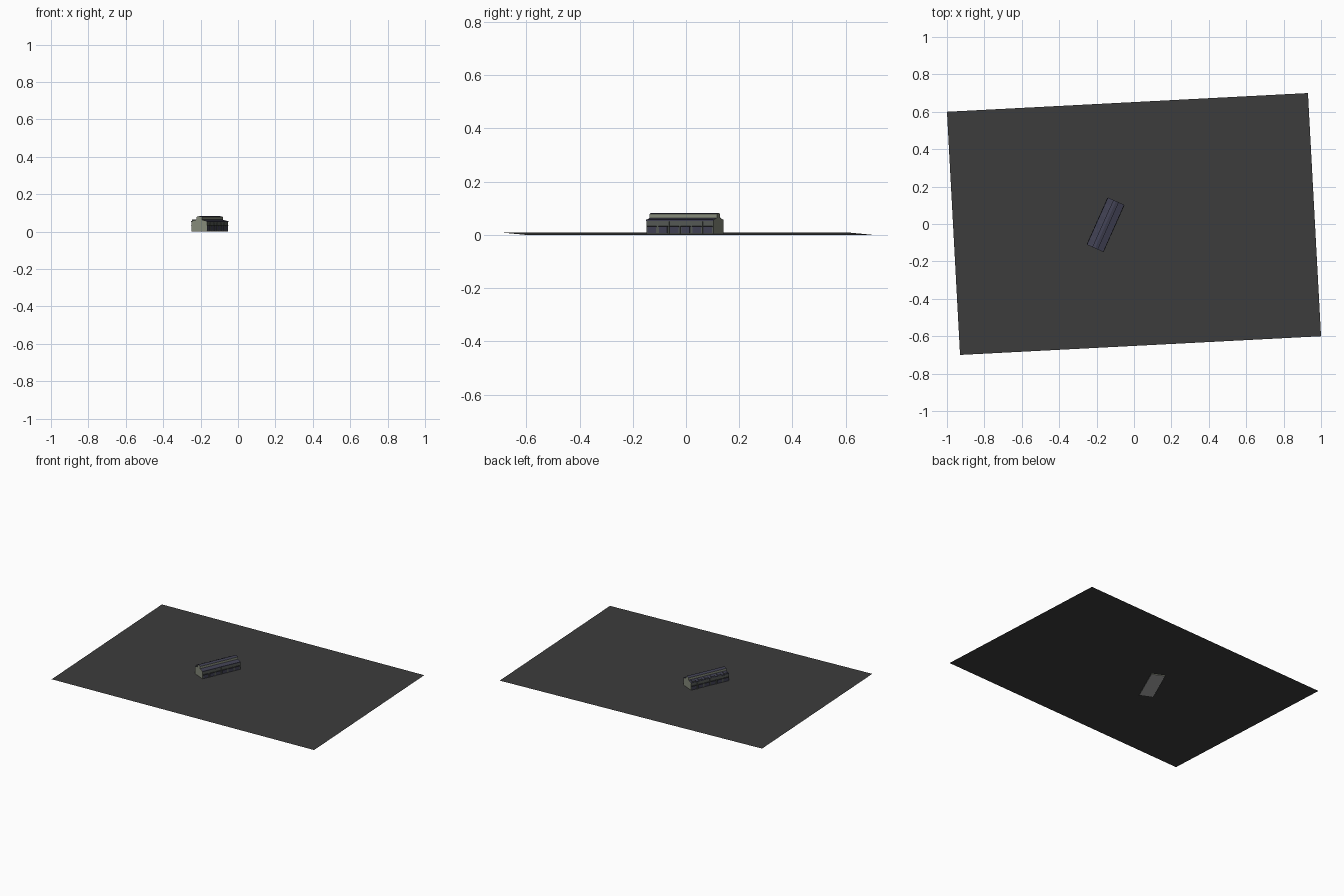
import bpy, bmesh, math
from mathutils import Matrix, Vector

if "Cube" in bpy.data.objects:
    bpy.data.objects.remove(bpy.data.objects["Cube"])


def mat(name, r, g, b):
    m = bpy.data.materials.new(name)
    m.diffuse_color = (r, g, b, 1)
    m.use_nodes = True
    m.node_tree.nodes["Principled BSDF"].inputs["Base Color"].default_value = m.diffuse_color
    return m


GROUND = mat("asphalt grey", 0.046, 0.046, 0.046)
ROOF = mat("slate blue", 0.052, 0.052, 0.085)
WALL = mat("pale olive", 0.24, 0.26, 0.20)
SIDE = mat("dark olive", 0.09, 0.10, 0.09)
BASE = mat("concrete grey", 0.45, 0.45, 0.45)
DARK = mat("near black", 0.025, 0.025, 0.03)

PLACE = Matrix.Translation((-0.152, -0.004, 0)) @ Matrix.Rotation(math.radians(-24), 4, 'Z')


def finish(name, bm, mats, world=PLACE):
    bmesh.ops.recalc_face_normals(bm, faces=bm.faces)
    me = bpy.data.meshes.new(name)
    bm.to_mesh(me)
    bm.free()
    for m in mats:
        me.materials.append(m)
    ob = bpy.data.objects.new(name, me)
    ob.matrix_world = world
    bpy.context.collection.objects.link(ob)
    return ob


def prism(name, profile, y0, y1, mats, rule=None):
    """Extrude an x/z profile along the length of the hall."""
    bm = bmesh.new()
    a = [bm.verts.new((x, y0, z)) for x, z in profile]
    b = [bm.verts.new((x, y1, z)) for x, z in profile]
    bm.faces.new(a)
    bm.faces.new(b[::-1])
    n = len(a)
    for i in range(n):
        bm.faces.new((a[i], b[i], b[(i + 1) % n], a[(i + 1) % n]))
    bmesh.ops.recalc_face_normals(bm, faces=bm.faces)
    if rule:
        for f in bm.faces:
            f.material_index = rule(f.normal)
    return finish(name, bm, mats)


# gently tilted ground sheet
bm = bmesh.new()
bm.faces.new([bm.verts.new((x, y, 0.005 * (1 - x))) for x, y in
              ((-0.93, -0.70), (1.0, -0.60), (0.93, 0.70), (-1.0, 0.60))])
for f in bm.faces:
    if f.normal.z < 0:
        f.normal_flip()
me = bpy.data.meshes.new("ground_sheet")
bm.to_mesh(me)
bm.free()
me.materials.append(GROUND)
bpy.context.collection.objects.link(bpy.data.objects.new("ground_sheet", me))


# colour by direction: roof, end wall, side wall, underside
def by_direction(n):
    if n.z > 0.3:
        return 0
    if n.z < -0.3:
        return 3
    return 1 if abs(n.y) > 0.7 else 2


L = 0.138
# lower hall with sloping aisle roofs
prism("lower_hall", [(-0.045, 0), (0.045, 0), (0.045, 0.056), (0.016, 0.064),
                     (-0.016, 0.064), (-0.045, 0.056)], -L, L,
      [ROOF, WALL, SIDE, BASE], by_direction)
# raised central hall
prism("raised_hall", [(-0.016, 0.06), (0.016, 0.06), (0.016, 0.079), (0, 0.083),
                      (-0.016, 0.079)], -L, L,
      [ROOF, WALL, WALL, WALL], by_direction)

for s, tag in ((-1, "left"), (1, "right")):
    # eaves along each aisle
    prism(tag + "_eave", [(s * 0.044, 0.053), (s * 0.048, 0.053),
                          (s * 0.048, 0.058), (s * 0.044, 0.058)], -L, L, [ROOF])
    for i in range(6):
        yc = -0.115 + i * 0.046
        # loading door, canopy and buttress in each bay
        prism(f"{tag}_door_{i}", [(s * 0.044, 0.007), (s * 0.047, 0.007),
                                  (s * 0.047, 0.030), (s * 0.044, 0.030)],
              yc - 0.017, yc + 0.017, [ROOF])
        prism(f"{tag}_canopy_{i}", [(s * 0.044, 0.030), (s * 0.050, 0.030),
                                    (s * 0.050, 0.032), (s * 0.044, 0.034)],
              yc - 0.019, yc + 0.019, [DARK])
        if i < 5:
            prism(f"{tag}_buttress_{i}", [(s * 0.044, 0), (s * 0.049, 0),
                                          (s * 0.047, 0.05), (s * 0.044, 0.05)],
                  yc + 0.021, yc + 0.025, [SIDE])

# roof vents across the left aisle
for i in range(6):
    yc = -0.115 + i * 0.046
    prism(f"roof_vent_{i}", [(-0.047, 0.050), (-0.022, 0.060), (-0.022, 0.066),
                             (-0.047, 0.064)], yc - 0.012, yc + 0.012,
          [ROOF, SIDE, SIDE, SIDE], by_direction)
